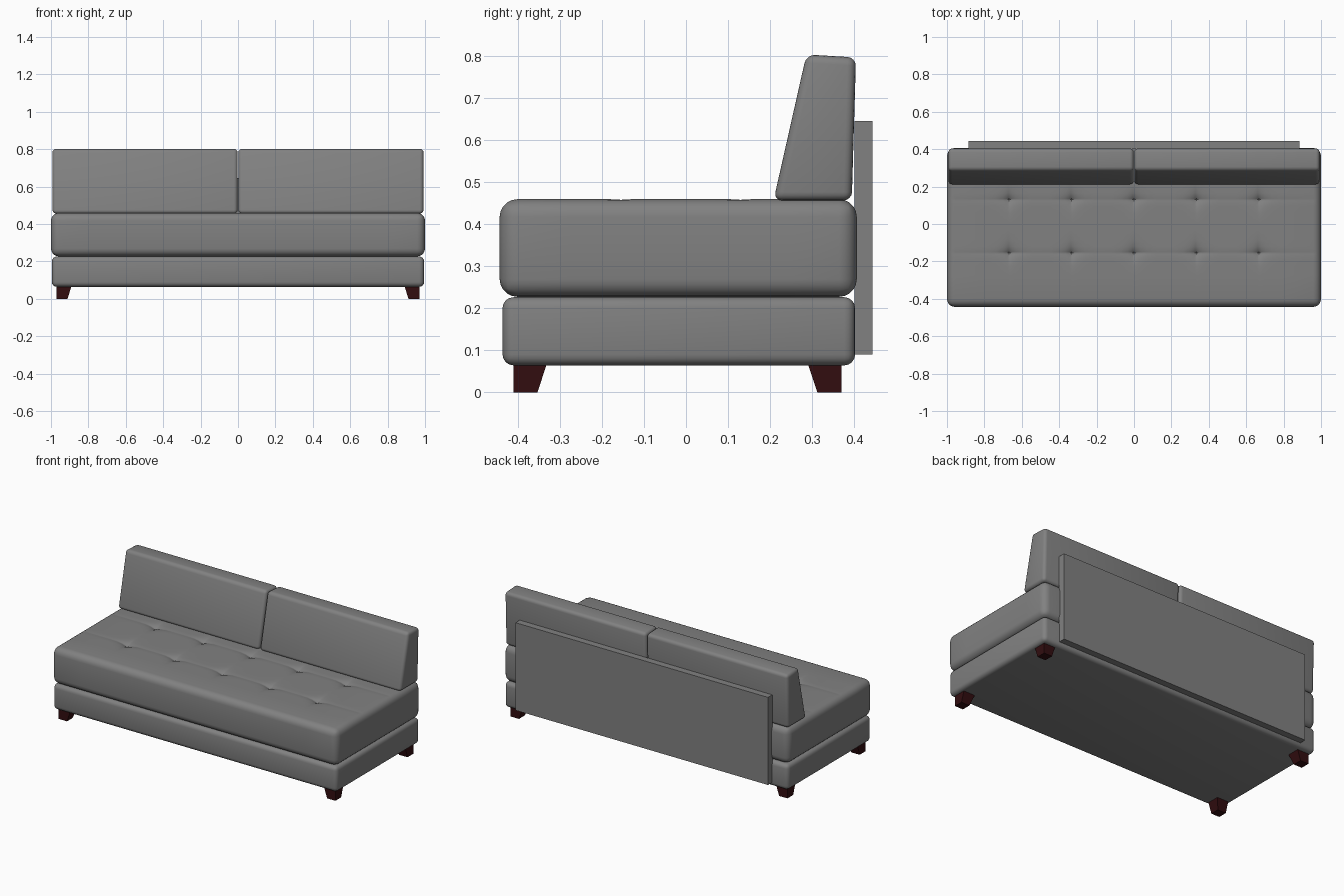
import bpy, bmesh, math
from mathutils import Vector

if "Cube" in bpy.data.objects:
    bpy.data.objects.remove(bpy.data.objects["Cube"])


def material(name, rgb):
    m = bpy.data.materials.new(name)
    m.diffuse_color = (*rgb, 1)
    m.use_nodes = True
    m.node_tree.nodes["Principled BSDF"].inputs["Base Color"].default_value = m.diffuse_color
    return m


FABRIC = material("grey fabric", (0.22, 0.22, 0.22))
WOOD = material("dark red wood", (0.032, 0.004, 0.005))


def finish(bm, name, mat, smooth=True):
    bmesh.ops.recalc_face_normals(bm, faces=bm.faces)
    me = bpy.data.meshes.new(name)
    bm.to_mesh(me)
    bm.free()
    me.materials.append(mat)
    if smooth:
        me.polygons.foreach_set("use_smooth", [True] * len(me.polygons))
        me.set_sharp_from_angle(angle=math.radians(35))
    ob = bpy.data.objects.new(name, me)
    bpy.context.collection.objects.link(ob)
    return ob


def hexahedron(bottom, top, z0, z1, bevel=0.0, segments=4):
    """Block between two rectangles, each given as (x0, x1, y0, y1)."""
    bm = bmesh.new()
    rings = []
    for (x0, x1, y0, y1), z in ((bottom, z0), (top, z1)):
        rings.append([bm.verts.new((x, y, z)) for x, y in
                      ((x0, y0), (x1, y0), (x1, y1), (x0, y1))])
    b, t = rings
    bm.faces.new(b[::-1])
    bm.faces.new(t)
    for i in range(4):
        j = (i + 1) % 4
        bm.faces.new((b[i], b[j], t[j], t[i]))
    if bevel:
        bmesh.ops.bevel(bm, geom=bm.edges[:], offset=bevel, segments=segments,
                        profile=0.5, affect='EDGES')
    return bm


# Base
r = (-0.995, 0.995, -0.436, 0.402)
finish(hexahedron(r, r, 0.064, 0.226, 0.026), "base", FABRIC)

# Tufted seat: rounded block, cut into a grid around the buttons, then dimpled
TUFT_X = [-0.667, -0.333, 0, 0.333, 0.667]
TUFT_Y = [-0.155, 0.13]
r = (-1.0, 1.0, -0.443, 0.406)
seat = hexahedron(r, r, 0.227, 0.459, 0.042, 5)
OFFSETS = (-0.12, -0.07, -0.035, -0.015, -0.006, 0, 0.006, 0.015, 0.035, 0.07, 0.12)
for axis, centres in ((Vector((1, 0, 0)), TUFT_X), (Vector((0, 1, 0)), TUFT_Y)):
    for c in centres:
        for d in OFFSETS:
            bmesh.ops.bisect_plane(seat, geom=seat.verts[:] + seat.edges[:] + seat.faces[:],
                                   plane_co=axis * (c + d), plane_no=axis, dist=1e-5)
for v in seat.verts:
    if v.co.z > 0.44:
        x, y = v.co.x, v.co.y
        dx = min(abs(x - c) for c in TUFT_X)
        dy = min(abs(y - c) for c in TUFT_Y)
        dip = 0.012 * math.exp(-(dx * dx + dy * dy) / 0.0012)        # button
        dip += 0.006 * math.exp(-dx / 0.04 - (dy / 0.008) ** 2)      # creases
        dip += 0.006 * math.exp(-dy / 0.03 - (dx / 0.008) ** 2)
        if abs(x) < 0.97:
            dip += 0.0015 * math.exp(-(dy / 0.012) ** 2)             # long seams
        v.co.z -= dip
finish(seat, "seat", FABRIC)

# Two wedge-shaped back cushions
for side, (x0, x1) in (("left", (-0.992, -0.002)), ("right", (0.002, 0.992))):
    bm = hexahedron((x0, x1, 0.208, 0.394), (x0, x1, 0.286, 0.404), 0.456, 0.802, 0.02)
    for v in bm.verts:          # top slopes slightly down to the back
        if v.co.z > 0.7:
            v.co.z -= 0.06 * max(0, v.co.y - 0.30)
    finish(bm, side + "_back_cushion", FABRIC)

# Back support panel
r = (-0.885, 0.885, 0.400, 0.443)
finish(hexahedron(r, r, 0.09, 0.645), "back_panel", FABRIC, smooth=False)

# Tapered legs: outer sides upright, inner sides slanting
for sx, xn in ((-1, "left"), (1, "right")):
    for yn, yo, yb, yt in (("front", -0.41, -0.353, -0.33), ("rear", 0.37, 0.312, 0.289)):
        def rect(xi, yi):
            xs = sorted((sx * 0.97, sx * xi))
            ys = sorted((yo, yi))
            return (*xs, *ys)
        finish(hexahedron(rect(0.912, yb), rect(0.889, yt), 0, 0.07),
               f"{yn}_{xn}_leg", WOOD, smooth=False)
